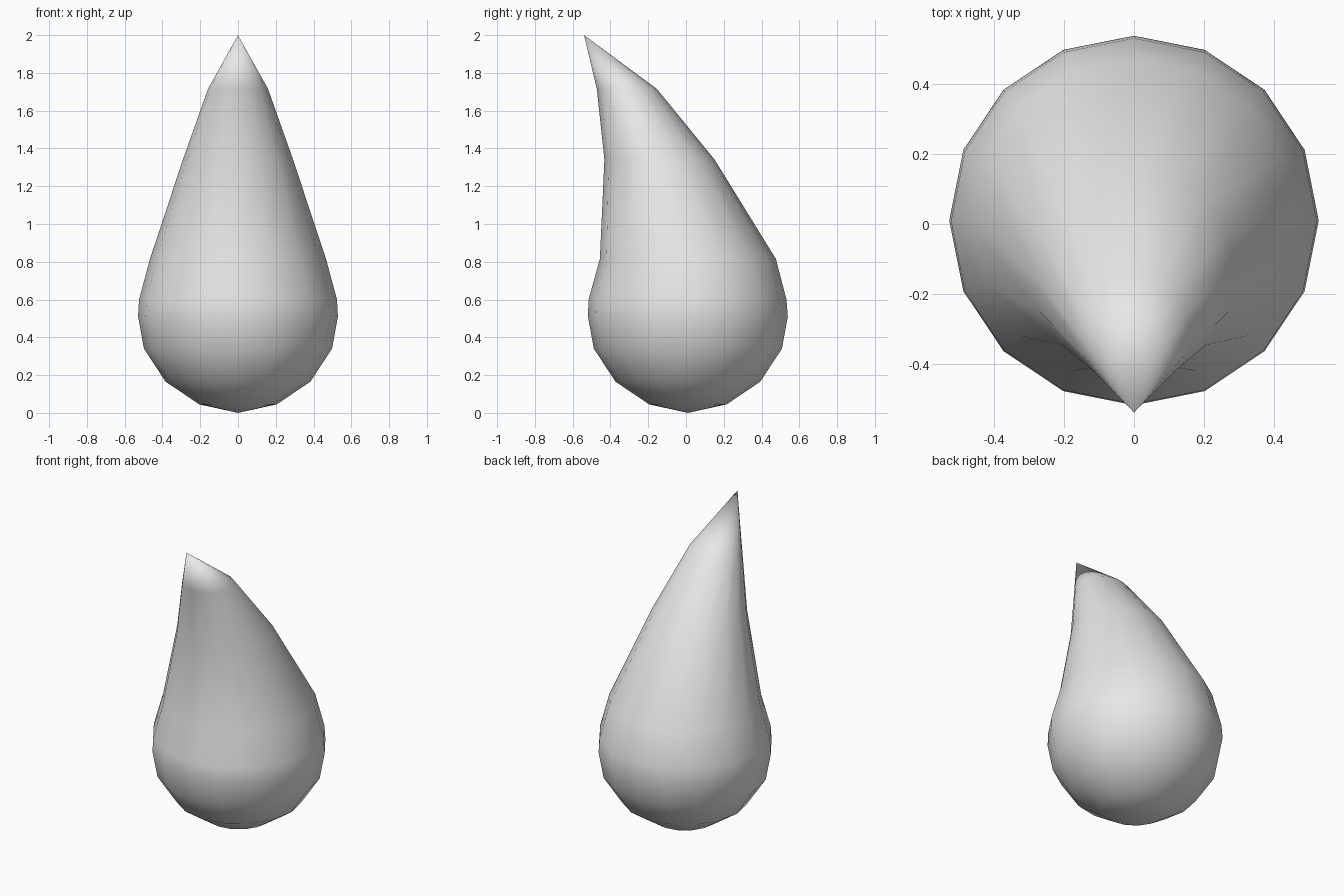
import bpy
import bmesh
from math import cos, sin, tau

if "Cube" in bpy.data.objects:
    bpy.data.objects.remove(bpy.data.objects["Cube"], do_unlink=True)

SIDES = 16

# Ring profile: height, radius, forward/back centre
RINGS = [
    (0.045, 0.205, 0.01),
    (0.165, 0.383, 0.01),
    (0.34, 0.498, 0.01),
    (0.51, 0.529, 0.01),
    (0.60, 0.524, 0.008),
    (0.815, 0.466, 0.01),
    (1.34, 0.292, -0.14),
    (1.715, 0.159, -0.313),
]
BOTTOM = (0, 0.01, 0)
TIP = (0, -0.54, 2)

# Plain grey
grey = bpy.data.materials.new("light_grey")
grey.use_nodes = True
colour = (0.8, 0.8, 0.8, 1)
grey.diffuse_color = colour
grey.node_tree.nodes["Principled BSDF"].inputs["Base Color"].default_value = colour

# Teardrop body: stacked rings closed by a pole and a bent tip
bm = bmesh.new()
rings = []
for z, r, y in RINGS:
    angles = [tau * i / SIDES for i in range(SIDES)]
    rings.append([bm.verts.new((r * cos(a), y + r * sin(a), z)) for a in angles])
bottom, tip = bm.verts.new(BOTTOM), bm.verts.new(TIP)
for i in range(SIDES):
    j = (i + 1) % SIDES
    bm.faces.new((bottom, rings[0][j], rings[0][i]))
    for low, high in zip(rings, rings[1:]):
        bm.faces.new((low[i], low[j], high[j], high[i]))
    bm.faces.new((rings[-1][i], rings[-1][j], tip))
bmesh.ops.recalc_face_normals(bm, faces=bm.faces)
for face in bm.faces:
    face.smooth = True

mesh = bpy.data.meshes.new("teardrop")
bm.to_mesh(mesh)
bm.free()
mesh.materials.append(grey)
teardrop = bpy.data.objects.new("teardrop", mesh)
bpy.context.collection.objects.link(teardrop)
